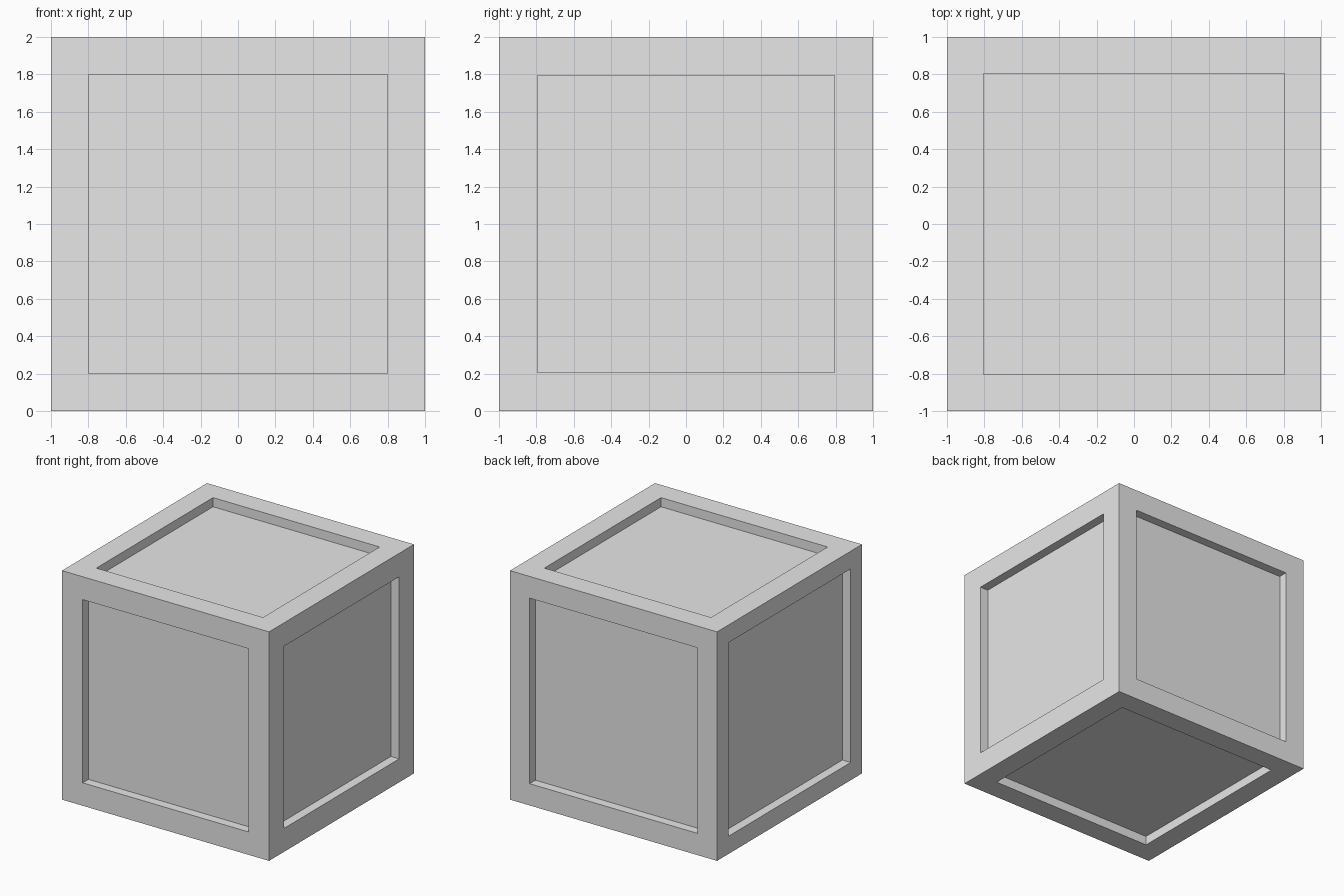
import bpy
import bmesh

# Remove the default object
old = bpy.data.objects.get("Cube")
if old:
    bpy.data.objects.remove(old, do_unlink=True)

# Single plain grey finish
COLOUR = (0.8, 0.8, 0.8, 1.0)
grey = bpy.data.materials.new("light_grey")
grey.use_nodes = True
grey.diffuse_color = COLOUR
for node in grey.node_tree.nodes:
    if node.type == "BSDF_PRINCIPLED":
        node.inputs["Base Color"].default_value = COLOUR

PANEL_DEPTH = 0.08


def frame_width(normal):
    """Width of the raised border on the side facing this way."""
    if normal.x < -0.5:
        return 0.155
    if normal.x > 0.5:
        return 0.205
    if normal.y > 0.5 or normal.z < -0.5:
        return 0.19
    if normal.z > 0.5:
        return 0.195
    return 0.2


# Crate body: a cube standing on the ground with one sunken panel per side
bm = bmesh.new()
bmesh.ops.create_cube(bm, size=2.0)
bmesh.ops.translate(bm, verts=bm.verts, vec=(0, 0, 1))
bm.normal_update()
for face in list(bm.faces):
    normal = face.normal.copy()
    # Flat border first, then straight walls down to the panel
    bmesh.ops.inset_individual(bm, faces=[face], thickness=frame_width(normal),
                               use_even_offset=True)
    walls = bmesh.ops.extrude_discrete_faces(bm, faces=[face])
    panel = walls["faces"][0]
    bmesh.ops.translate(bm, verts=panel.verts, vec=normal * -PANEL_DEPTH)
bmesh.ops.recalc_face_normals(bm, faces=bm.faces)

mesh = bpy.data.meshes.new("panelled_crate")
bm.to_mesh(mesh)
bm.free()
mesh.materials.append(grey)
crate = bpy.data.objects.new("panelled_crate", mesh)
bpy.context.scene.collection.objects.link(crate)
